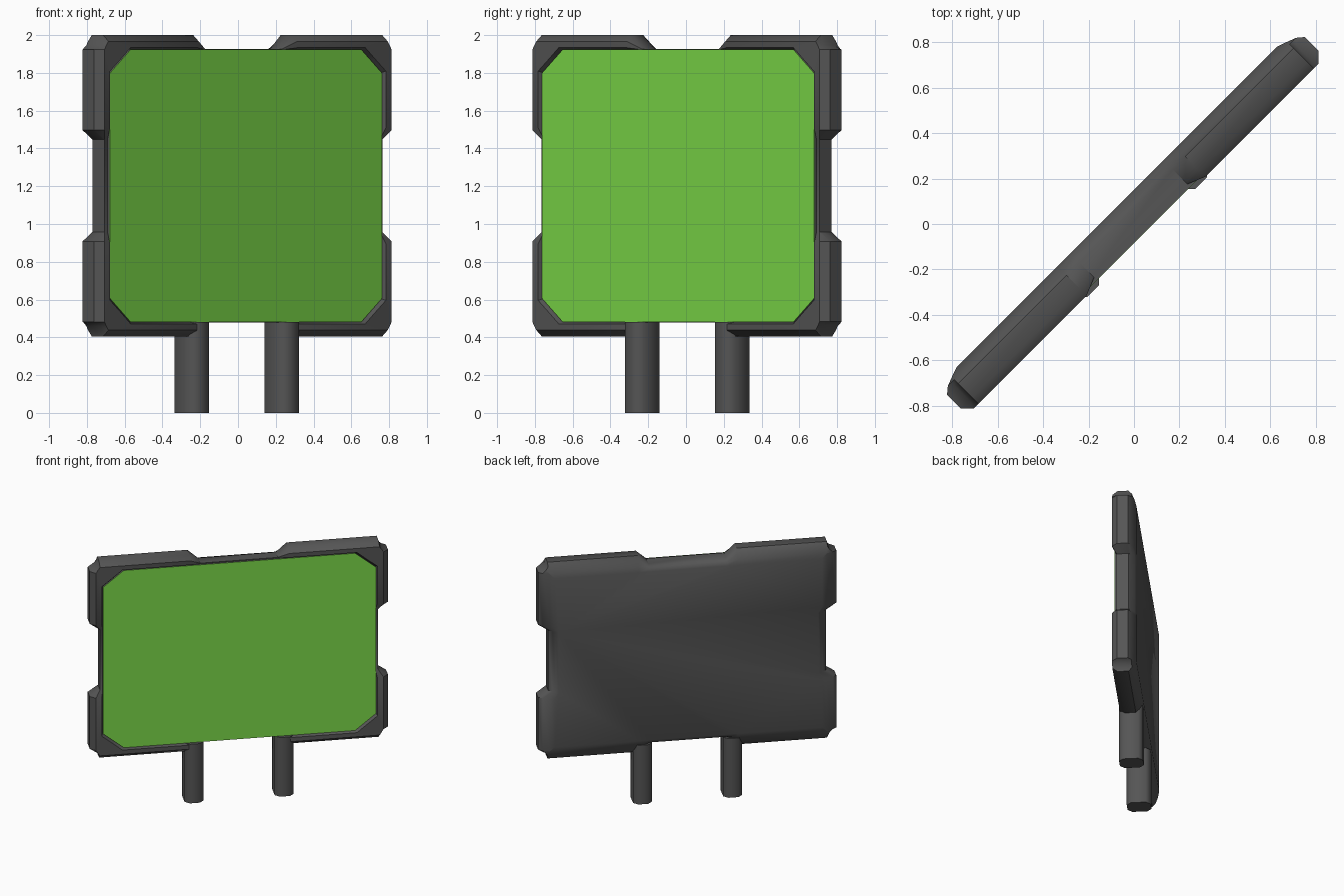
import bpy, bmesh, math

if "Cube" in bpy.data.objects:
    bpy.data.objects.remove(bpy.data.objects["Cube"])

R = math.sqrt(0.5)
ZC = 1.2025  # height of the panel centre


def place(u, v, z):
    """u along the panel, v towards the screen side, z up (panel turned 45 degrees)."""
    return (R * (u + v), R * (u - v), z)


def material(name, rgb):
    m = bpy.data.materials.new(name)
    m.diffuse_color = (*rgb, 1)
    m.use_nodes = True
    m.node_tree.nodes["Principled BSDF"].inputs["Base Color"].default_value = m.diffuse_color
    return m


grey = material("dark grey", (0.091, 0.091, 0.091))
green = material("screen green", (0.203, 0.70, 0.066))


def mirror_ring(quarter):
    """Mirror a first-quadrant list of (u, z, v) into a closed ring."""
    q = list(quarter)
    ring = q + [(-u, z, v) for u, z, v in reversed(q)]
    ring += [(-u, -z, v) for u, z, v in q]
    ring += [(u, -z, v) for u, z, v in reversed(q)]
    return ring


def loft(name, rings, mat, zc=0.0, smooth=None):
    """Skin a stack of equal rings and cap both ends."""
    bm = bmesh.new()
    rows = [[bm.verts.new(place(u, v, z + zc)) for u, z, v in r] for r in rings]
    n = len(rows[0])
    for a, b in zip(rows, rows[1:]):
        for i in range(n):
            j = (i + 1) % n
            bm.faces.new((a[i], a[j], b[j], b[i]))
    bm.faces.new(rows[0])
    bm.faces.new(rows[-1])
    bmesh.ops.remove_doubles(bm, verts=bm.verts, dist=0.0005)
    bmesh.ops.recalc_face_normals(bm, faces=bm.faces)
    me = bpy.data.meshes.new(name)
    bm.to_mesh(me)
    bm.free()
    me.materials.append(mat)
    ob = bpy.data.objects.new(name, me)
    bpy.context.collection.objects.link(ob)
    if smooth:
        bpy.context.view_layer.objects.active = ob
        ob.select_set(True)
        bpy.ops.object.shade_smooth_by_angle(angle=math.radians(smooth))
        ob.select_set(False)
    return ob


# Casing: one quarter of the outline with its raised corner guard
outline = [(1.04, .245), (1.115, .295), (1.115, .72), (1.062, .742),
           (1.045, .7975), (.37, .7975), (.29, .725)]
# Opening around the screen, point for point
opening = [(1.02, .245), (1.02, .295), (1.02, .595), (.942, .657),
           (.865, .72), (.37, .72), (.29, .72)]
last = len(outline) - 1


def clipped(cu, cz, v, v_end=None, cut=0.0):
    """Outline limited to a half-size; the sunken stretches between guards may
    sit at another depth and be cut in further."""
    quarter = []
    for i, (u, z) in enumerate(outline):
        depth = v_end if v_end is not None and i in (0, last) else v
        quarter.append((min(u - (cut if i == 0 else 0), cu),
                        min(z - (cut / 3 if i == last else 0), cz), depth))
    return mirror_ring(quarter)


def opened(grow, v, v_end):
    """Screen opening, widened only where the guards stand proud."""
    quarter = []
    for i, (u, z) in enumerate(opening):
        g = 0 if i in (0, last) else grow
        quarter.append((u + g, z + g, v_end if i in (0, last) else v))
    return mirror_ring(quarter)


casing = [
    clipped(1.00, .685, -.106, cut=.07),
    clipped(1.035, .722, -.094, cut=.05),
    clipped(1.085, .768, -.075, cut=.028),
    clipped(2, 2, -.05),
    clipped(2, 2, .035, .03),
    clipped(1.075, .765, .075, .042),
    opened(.012, .075, .042),
    opened(0, .041, .041),
]
loft("casing", casing, grey, ZC, smooth=40)

# Screen: thin green plate with cut corners on a grey backing
corner = [(1.02, .595), (.865, .72)]
for name, mat, back, front in (("screen_backing", grey, .035, .058), ("screen", green, .058, .06)):
    loft(name, [mirror_ring((u, z, v) for u, z in corner) for v in (back, front)], mat, ZC)

# Two legs with bevelled rectangular section
A, B, C = .071, .092, .034
section = mirror_ring([(A, B - C, 0), (A - C, B, 0)])
for side, label in ((-1, "left_leg"), (1, "right_leg")):
    rings = [[(side * .337 + p, h, q - .01) for p, q, _ in section] for h in (0, .48)]
    loft(label, rings, grey, smooth=50)
